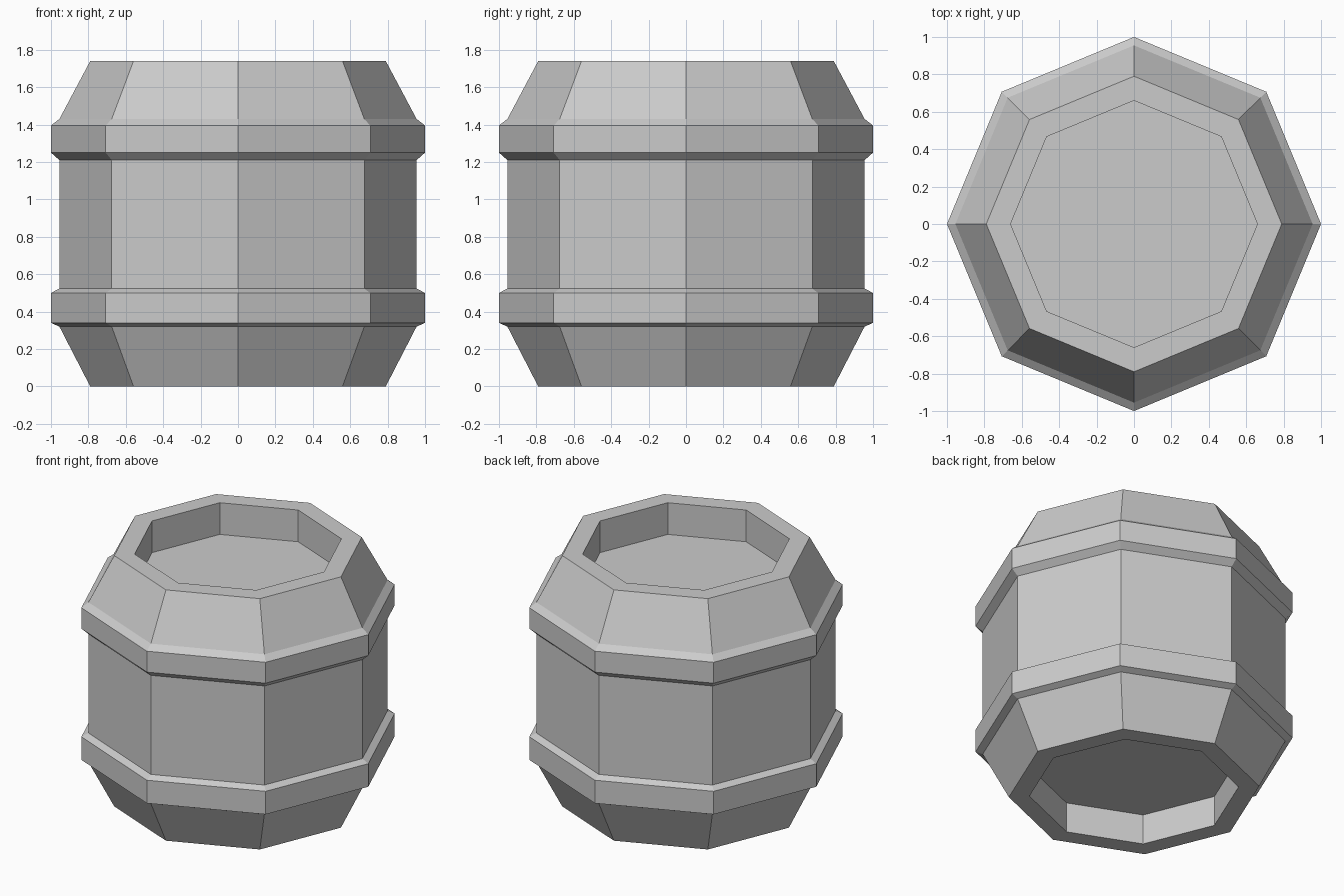
import bpy, bmesh
from math import cos, sin, pi

if "Cube" in bpy.data.objects:
    bpy.data.objects.remove(bpy.data.objects["Cube"])

SIDES = 8

# Barrel profile (radius, z), from the bottom recess out, up and into the top recess
RIM, BODY, HOOP, INNER = 0.79, 0.955, 1.0, 0.66
profile = [
    (INNER, 0.21), (INNER, 0.0), (RIM, 0.0),                            # bottom rim
    (BODY, 0.32), (HOOP, 0.34), (HOOP, 0.50), (BODY, 0.523),            # lower hoop
    (BODY, 1.21), (HOOP, 1.25), (HOOP, 1.395), (BODY, 1.43),            # upper hoop
    (RIM, 1.74), (INNER, 1.74), (INNER, 1.52),                          # top rim
]


def lathe(name, points):
    """Revolve a profile into a closed low-poly shell with flat end caps."""
    bm = bmesh.new()
    rings = [[bm.verts.new((r * cos(2 * pi * i / SIDES), r * sin(2 * pi * i / SIDES), z))
              for i in range(SIDES)] for r, z in points]
    for low, high in zip(rings, rings[1:]):
        for i in range(SIDES):
            j = (i + 1) % SIDES
            bm.faces.new((low[i], low[j], high[j], high[i]))
    bm.faces.new(rings[0][::-1])
    bm.faces.new(rings[-1])
    bmesh.ops.recalc_face_normals(bm, faces=bm.faces)
    mesh = bpy.data.meshes.new(name)
    bm.to_mesh(mesh)
    bm.free()
    obj = bpy.data.objects.new(name, mesh)
    bpy.context.collection.objects.link(obj)
    return obj


# Hooped barrel with recessed ends
lathe("barrel", profile)
